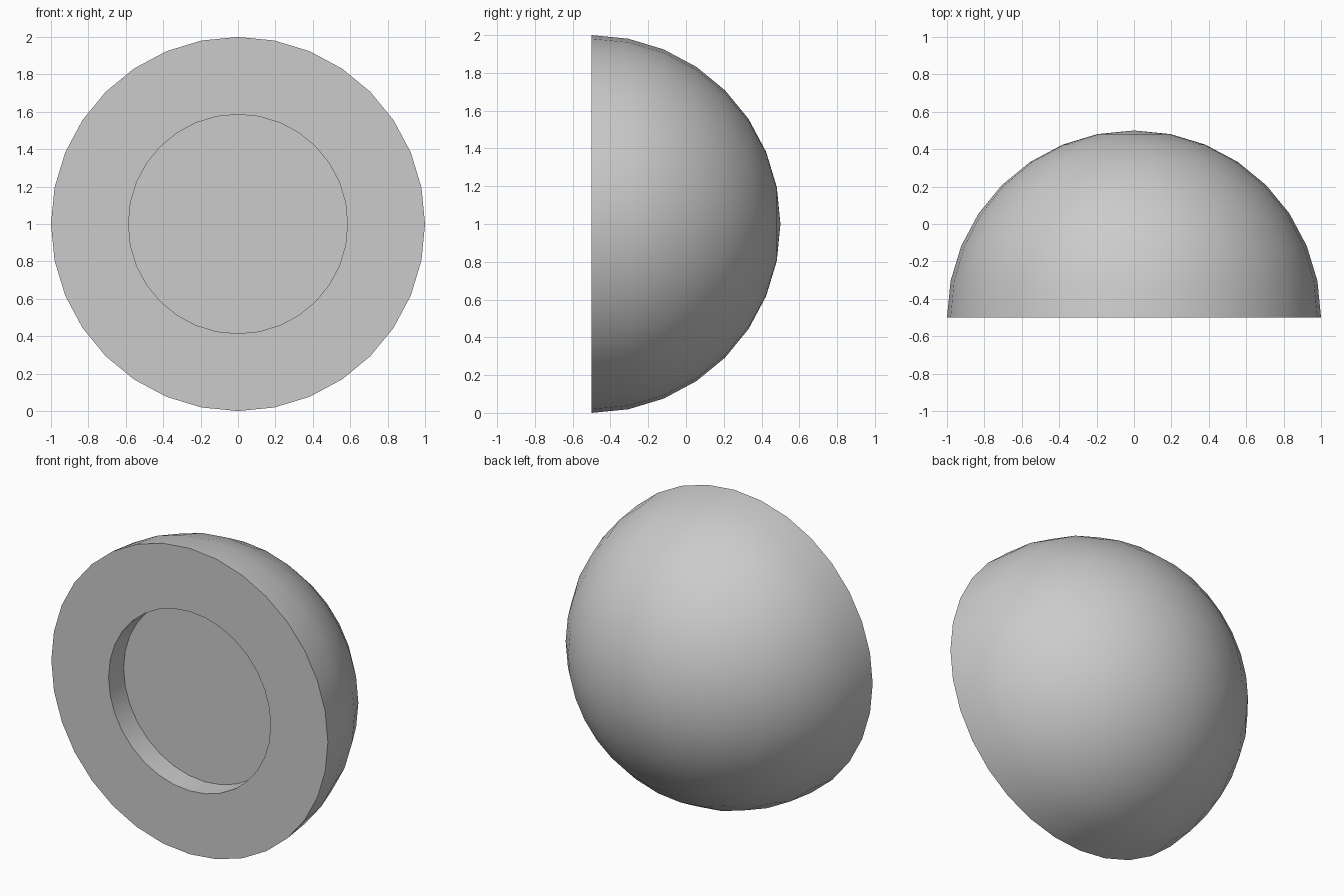
import bpy, bmesh, math

if "Cube" in bpy.data.objects:
    bpy.data.objects.remove(bpy.data.objects["Cube"])

SEG = 32            # sides around the y axis
RINGS = 8           # rings from rim to pole
CY, CZ = -0.5, 1.0  # centre of the flat front face
POCKET_R, POCKET_D = 0.586, 0.156


def lathe_y(name, profile):
    """Revolve (radius, y) points about the y axis; zero radius makes a pole."""
    bm = bmesh.new()
    rows = []
    for r, y in profile:
        if r == 0:
            rows.append([bm.verts.new((0, CY + y, CZ))] * SEG)
        else:
            angles = [2 * math.pi * i / SEG for i in range(SEG)]
            rows.append([bm.verts.new((r * math.cos(a), CY + y, CZ + r * math.sin(a)))
                         for a in angles])
    for a, b in zip(rows, rows[1:]):
        for i in range(SEG):
            j = (i + 1) % SEG
            bm.faces.new(dict.fromkeys((a[i], a[j], b[j], b[i])))
    bm.faces.new(rows[0])  # flat pocket floor
    bmesh.ops.recalc_face_normals(bm, faces=bm.faces)
    mesh = bpy.data.meshes.new(name)
    bm.to_mesh(mesh)
    bm.free()
    obj = bpy.data.objects.new(name, mesh)
    bpy.context.collection.objects.link(obj)
    return obj


# Pocket floor, pocket wall, flat front ring, then the dome to its pole
profile = [(POCKET_R, POCKET_D), (POCKET_R, 0)]
for k in range(RINGS):
    t = math.pi / 2 * k / RINGS
    profile.append((math.cos(t), math.sin(t)))
profile.append((0, 1))

dome = lathe_y("hemisphere_with_round_pocket", profile)
bpy.context.view_layer.objects.active = dome
dome.select_set(True)
bpy.ops.object.shade_smooth_by_angle(angle=math.radians(30))
